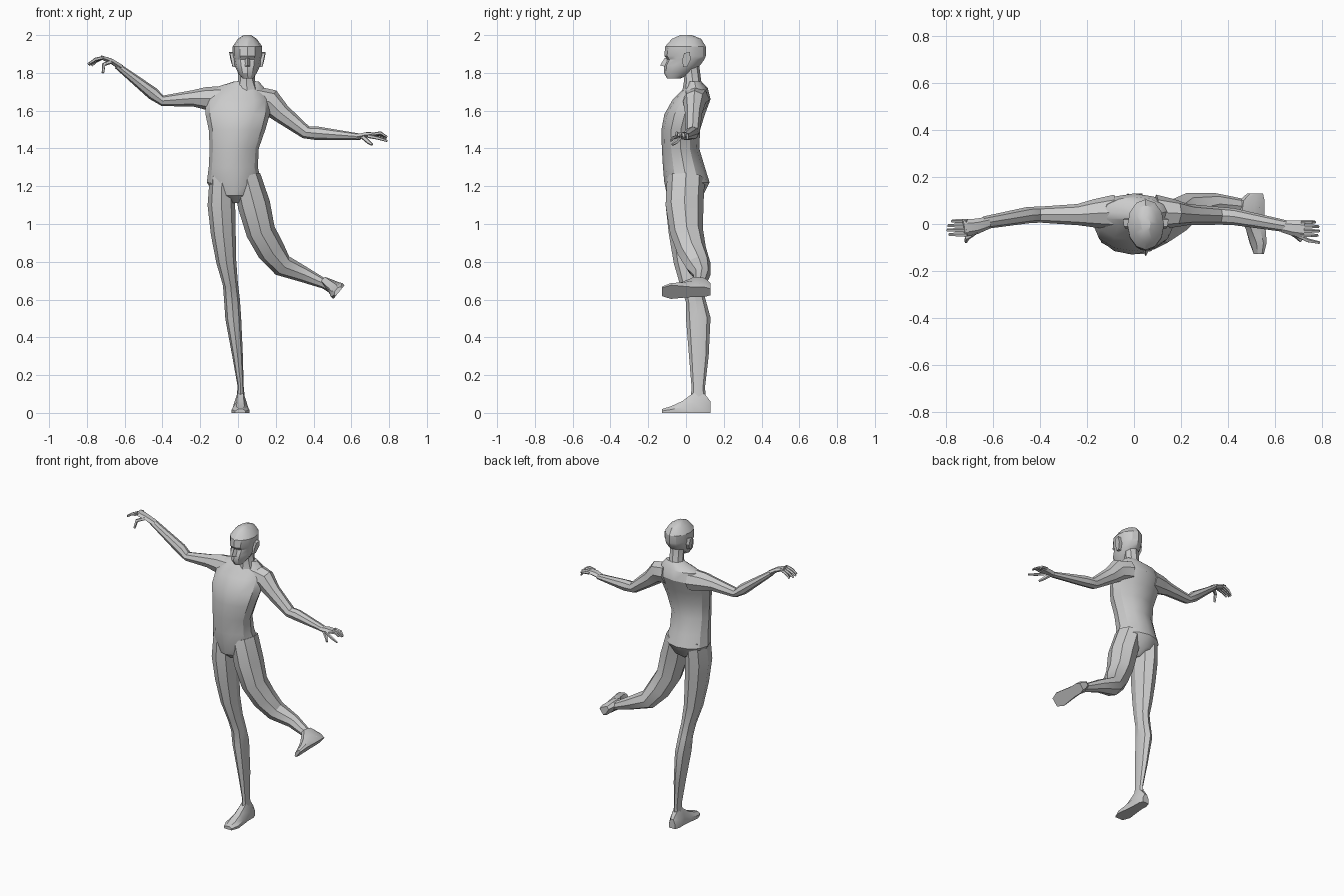
import bpy, bmesh, math
from mathutils import Vector, Matrix

grey = bpy.data.materials.new("clay grey")
grey.diffuse_color = (0.6, 0.6, 0.6, 1)


def loft(name, rings, sides, matrix=Matrix(), angle=30):
    """Skin a list of rings, each a list of points, and cap both ends."""
    bm = bmesh.new()
    rows = [[bm.verts.new(matrix @ Vector(p)) for p in r] for r in rings]
    for a, b in zip(rows, rows[1:]):
        for i in range(sides):
            j = (i + 1) % sides
            bm.faces.new((a[i], a[j], b[j], b[i]))
    bm.faces.new(rows[0][::-1])
    bm.faces.new(rows[-1])
    bmesh.ops.recalc_face_normals(bm, faces=bm.faces)
    me = bpy.data.meshes.new(name)
    bm.to_mesh(me)
    bm.free()
    me.materials.append(grey)
    ob = bpy.data.objects.new(name, me)
    bpy.context.collection.objects.link(ob)
    bpy.context.view_layer.objects.active = ob
    ob.select_set(True)
    bpy.ops.object.shade_smooth_by_angle(angle=math.radians(angle))
    ob.select_set(False)
    return ob


def stack(name, levels, sides):
    """Horizontal rings: z, x min, x max, y min, y max."""
    rings = []
    for z, x0, x1, y0, y1 in levels:
        ring = []
        for i in range(sides):
            a = 2 * math.pi * i / sides
            ring.append(((x0 + x1) / 2 + math.sin(a) * (x1 - x0) / 2,
                         (y0 + y1) / 2 - math.cos(a) * (y1 - y0) / 2, z))
        rings.append(ring)
    return loft(name, rings, sides)


def limb(name, path, sides=8):
    """Tube along a path: x, y, z, radius along y, radius across."""
    pts = [Vector(p[:3]) for p in path]
    rings = []
    for i, p in enumerate(path):
        t = (pts[min(i + 1, len(pts) - 1)] - pts[max(i - 1, 0)]).normalized()
        u = (Vector((0, 1, 0)) - t * t.y).normalized()
        v = t.cross(u)
        ring = []
        for k in range(sides):
            a = 2 * math.pi * k / sides
            ring.append(pts[i] + u * math.cos(a) * p[3] + v * math.sin(a) * p[4])
        rings.append(ring)
    return loft(name, rings, sides)


# torso, from crotch to collar
stack("torso", [
    (1.11, -.04, .00, -.05, .03), (1.15, -.12, .07, -.10, .09),
    (1.22, -.165, .125, -.115, .125), (1.30, -.155, .105, -.122, .10),
    (1.40, -.15, .11, -.128, .07), (1.50, -.155, .145, -.13, .075),
    (1.58, -.172, .168, -.115, .10), (1.66, -.17, .17, -.07, .13),
    (1.72, -.13, .14, -.01, .115), (1.755, -.02, .11, .01, .08)], 12)

# neck and head
stack("neck", [(1.70, -.02, .115, -.02, .10), (1.76, .0, .09, -.01, .08),
               (1.84, .0, .09, -.02, .07)], 8)
stack("head", [
    (1.77, .025, .08, -.10, -.03), (1.80, .0, .10, -.117, .03),
    (1.84, -.018, .118, -.115, .075), (1.872, -.024, .124, -.10, .098),
    (1.89, -.028, .128, -.115, .105), (1.94, -.028, .128, -.11, .105),
    (1.98, .0, .10, -.075, .08), (2.0, .03, .07, -.03, .03)], 12)

# nose wedge
loft("nose", [[(.04, -.10, 1.875), (.06, -.10, 1.875), (.05, -.112, 1.88)],
              [(.03, -.10, 1.83), (.07, -.10, 1.83), (.05, -.137, 1.84)]], 3)

# ears
for side, name in ((-1, "right_ear"), (1, "left_ear")):
    outline = [(-.015, 1.83), (-.02, 1.87), (-.01, 1.905), (.02, 1.91), (.025, 1.87), (.005, 1.83)]
    loft(name, [[(.05 + side * .06, y, z) for y, z in outline],
                [(.05 + side * (.078 + .2 * max(0, z - 1.83) + .15 * max(0, y)), y, z)
                 for y, z in outline]], 6)

# arms
limb("right_arm", [
    (-.08, .05, 1.66, .075, .07), (-.17, .045, 1.665, .06, .06),
    (-.24, .04, 1.665, .045, .043), (-.40, .04, 1.652, .034, .028),
    (-.45, .038, 1.69, .035, .034), (-.64, .005, 1.838, .027, .017)])
limb("left_arm", [
    (.09, .05, 1.66, .075, .07), (.17, .045, 1.645, .06, .07),
    (.23, .04, 1.585, .045, .052), (.36, .035, 1.485, .038, .035),
    (.42, .032, 1.48, .036, .036), (.65, -.01, 1.462, .025, .016)])

# hands: palm, four fingers and a thumb
limb("right_palm", [(-.62, .005, 1.83, .026, .017), (-.67, -.01, 1.862, .033, .015),
                    (-.725, -.017, 1.882, .038, .012)], 6)
limb("left_palm", [(.63, -.01, 1.462, .025, .016), (.68, -.018, 1.472, .033, .016),
                   (.725, -.022, 1.475, .036, .012)], 6)
for i, reach in enumerate((-.008, 0, -.004, -.02)):
    y = -.045 + .019 * i
    limb("right_finger_%d" % (i + 1), [
        (-.71, y, 1.882, .009, .009), (-.755, y, 1.872 - .004 * i, .009, .009),
        (-.795 - reach, y, 1.85 - .004 * i, .006, .006)], 5)
    limb("left_finger_%d" % (i + 1), [
        (.71, y - .004, 1.475, .009, .009), (.755, y - .004, 1.482 - .004 * i, .009, .009),
        (.79 + reach, y - .004, 1.465 - .006 * i, .006, .006)], 5)
limb("right_thumb", [(-.67, -.03, 1.86, .013, .012), (-.71, -.058, 1.845, .011, .011),
                     (-.715, -.075, 1.80, .007, .007)], 5)
limb("left_thumb", [(.66, -.03, 1.462, .013, .013), (.69, -.05, 1.435, .011, .011),
                    (.71, -.072, 1.42, .007, .007)], 5)
limb("left_index", [(.69, -.045, 1.465, .010, .010), (.74, -.07, 1.455, .009, .009),
                    (.79, -.08, 1.44, .006, .006)], 5)

# standing leg
limb("right_leg", [
    (-.085, .0, 1.25, .10, .065), (-.088, -.008, 1.10, .10, .073),
    (-.078, -.003, .95, .088, .066), (-.062, .008, .80, .073, .053),
    (-.04, .028, .68, .058, .04), (-.032, .05, .60, .052, .042),
    (-.025, .065, .50, .065, .042), (-.002, .068, .30, .052, .028),
    (.014, .065, .14, .036, .016), (.014, .065, .05, .04, .025)])

# raised leg, bent at the knee
limb("left_leg", [
    (.045, .0, 1.25, .10, .075), (.085, -.008, 1.10, .10, .086),
    (.12, .003, .96, .088, .078), (.175, .03, .86, .078, .075),
    (.235, .065, .78, .068, .06), (.35, .085, .732, .046, .042),
    (.46, .075, .682, .033, .026), (.52, .07, .652, .036, .035)])


def foot(name, matrix):
    """Foot with a flat sole at local z = 0, toes towards -y."""
    rings = []
    for y, w, h in ((.13, .022, .06), (.10, .033, .10), (.045, .033, .11),
                    (-.02, .04, .062), (-.08, .047, .035), (-.128, .028, .02)):
        rings.append([(-w, y, 0), (w, y, 0), (w, y, h * .5), (w * .45, y, h),
                      (-w * .45, y, h), (-w, y, h * .5)])
    loft(name, rings, 6, matrix)


foot("right_foot", Matrix.Translation((.013, 0, 0)))
foot("left_foot", Matrix.Translation((.535, 0, .64)) @ Matrix.Rotation(math.radians(-51), 4, 'Y'))
